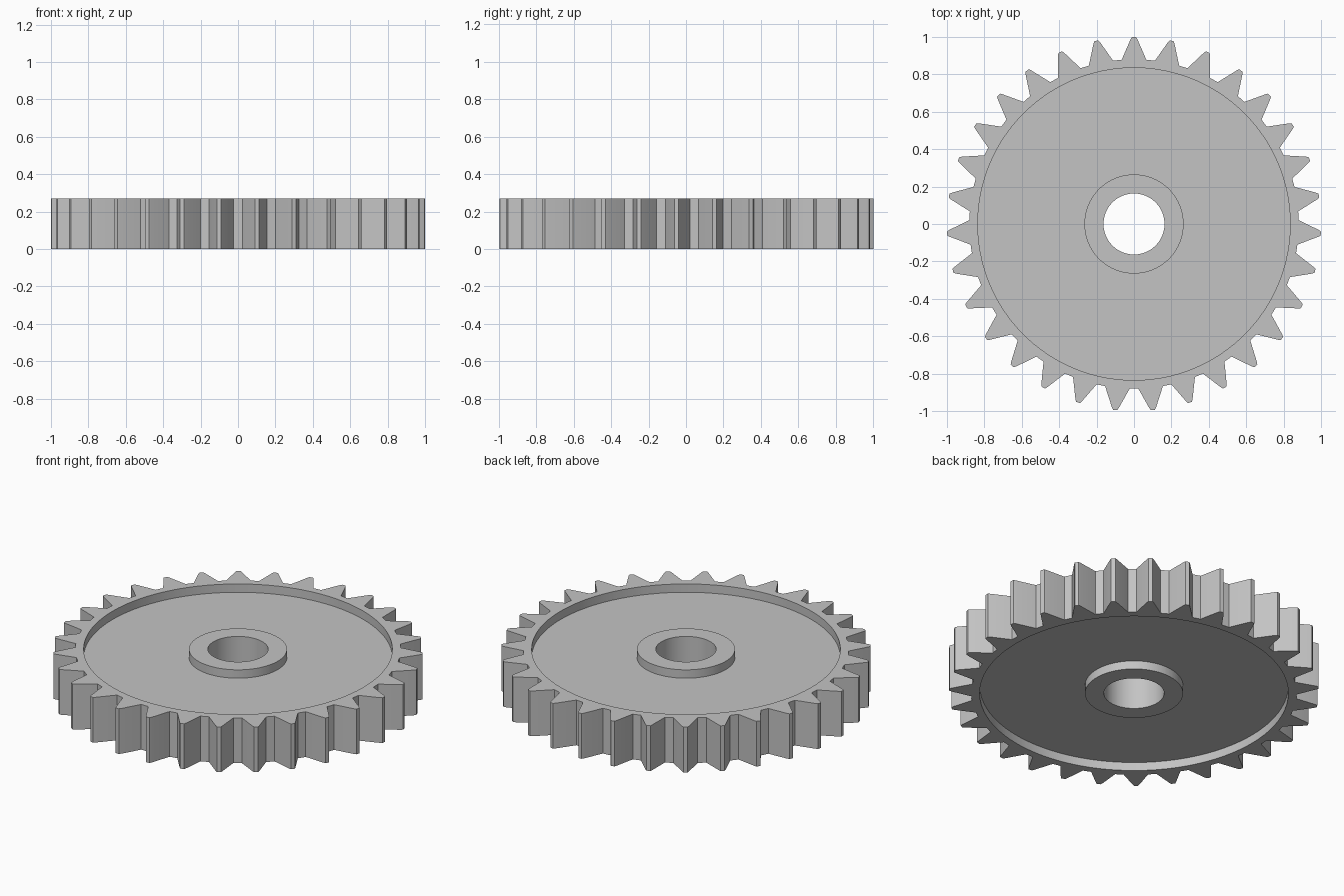
import bpy
import bmesh
from math import atan2, cos, hypot, pi, radians, sin

cube = bpy.data.objects.get("Cube")
if cube:
    bpy.data.objects.remove(cube)

TEETH = 31
HEIGHT = 0.27
RECESS = 0.05
RIM_R, HUB_R, BORE_R = 0.835, 0.265, 0.163

# One tooth as (sideways, outward) points: root, flank, chamfered tip
half_tooth = [(0.066, 0.878), (0.019, 0.986), (0.011, 1.0)]
tooth = half_tooth + [(-x, y) for x, y in reversed(half_tooth)]

# Whole tooth outline in polar form, running counter-clockwise from +y
outline = []
for i in range(TEETH):
    for x, y in tooth:
        outline.append((atan2(y, x) + i * 2 * pi / TEETH, hypot(x, y)))

# Closed section of the wheel: (radius, z), None marks the toothed edge
low, high = RECESS, HEIGHT - RECESS
section = [
    (None, 0), (None, HEIGHT),
    (RIM_R, HEIGHT), (RIM_R, high), (HUB_R, high), (HUB_R, HEIGHT),
    (BORE_R, HEIGHT), (BORE_R, 0),
    (HUB_R, 0), (HUB_R, low), (RIM_R, low), (RIM_R, 0),
]

# Loft the section around the outline
bm = bmesh.new()
rings = [
    [bm.verts.new(((radius or r) * cos(a), (radius or r) * sin(a), z)) for a, r in outline]
    for radius, z in section
]
count = len(outline)
for k, ring in enumerate(rings):
    following = rings[(k + 1) % len(rings)]
    for i in range(count):
        j = (i + 1) % count
        bm.faces.new((ring[i], ring[j], following[j], following[i]))
bmesh.ops.recalc_face_normals(bm, faces=bm.faces)

mesh = bpy.data.meshes.new("gear_wheel")
bm.to_mesh(mesh)
bm.free()
gear = bpy.data.objects.new("gear_wheel", mesh)
bpy.context.collection.objects.link(gear)

# Plain grey metal
grey = bpy.data.materials.new("light_grey")
grey.use_nodes = True
colour = (0.55, 0.55, 0.55, 1)
grey.diffuse_color = colour
grey.node_tree.nodes["Principled BSDF"].inputs["Base Color"].default_value = colour
mesh.materials.append(grey)

# Smooth round walls, crisp teeth and rims
bpy.ops.object.select_all(action="DESELECT")
gear.select_set(True)
bpy.context.view_layer.objects.active = gear
bpy.ops.object.shade_smooth_by_angle(angle=radians(15))
